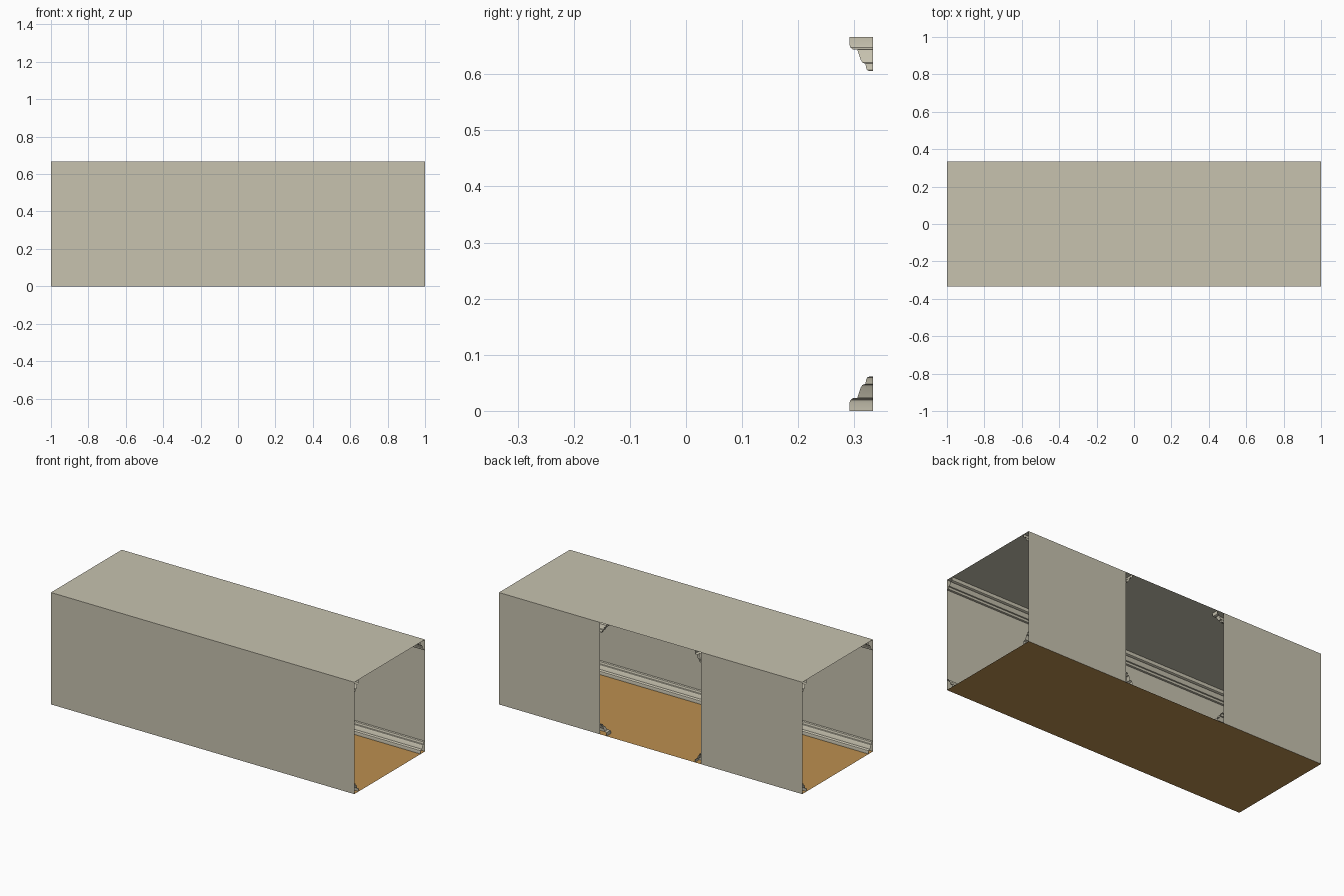
import bpy, bmesh
from mathutils import Vector

if "Cube" in bpy.data.objects:
    bpy.data.objects.remove(bpy.data.objects["Cube"])

D = 1 / 3          # half depth of the corridor
H = 2 / 3          # height
CENTRE = Vector((0, 0, H / 2))


def material(name, rgb):
    m = bpy.data.materials.new(name)
    m.diffuse_color = (*rgb, 1)
    m.use_nodes = True
    m.node_tree.nodes["Principled BSDF"].inputs["Base Color"].default_value = m.diffuse_color
    return m


plaster = material("warm_plaster", (0.57, 0.54, 0.43))
wood = material("brown_floor", (0.50, 0.275, 0.08))


def grid_object(name, rows, mat, smooth=False):
    """Skin a list of equally long point rows, facing the room centre."""
    bm = bmesh.new()
    vs = [[bm.verts.new(p) for p in row] for row in rows]
    for a, b in zip(vs, vs[1:]):
        for i in range(len(a) - 1):
            bm.faces.new((a[i], a[i + 1], b[i + 1], b[i]))
    bm.normal_update()
    facing = sum(f.calc_area() * f.normal.dot(CENTRE - f.calc_center_median())
                 for f in bm.faces)
    if facing < 0:
        bmesh.ops.reverse_faces(bm, faces=bm.faces[:])
    me = bpy.data.meshes.new(name)
    bm.to_mesh(me)
    bm.free()
    me.materials.append(mat)
    ob = bpy.data.objects.new(name, me)
    bpy.context.collection.objects.link(ob)
    if smooth:
        bpy.ops.object.select_all(action='DESELECT')
        ob.select_set(True)
        bpy.context.view_layer.objects.active = ob
        bpy.ops.object.shade_smooth_by_angle(angle=0.6)
    return ob


def wall(name, x0, x1, y):
    grid_object(name, [[(x0, y, 0), (x1, y, 0)], [(x0, y, H), (x1, y, H)]], plaster)


# floor and ceiling sheets
for name, z, mat in (("floor", 0, wood), ("ceiling", H, plaster)):
    grid_object(name, [[(-1, -D, z), (1, -D, z)], [(-1, D, z), (1, D, z)]], mat)

# closed front wall, back wall with a central opening
wall("front_wall", -1, 1, -D)
wall("back_wall_left", -1, -D, D)
wall("back_wall_right", D, 1, D)

# moulding profile: (distance from wall, distance from floor or ceiling)
PROFILE = [(0.042, 0), (0.042, 0.014), (0.0405, 0.019), (0.036, 0.0225),
           (0.028, 0.023), (0.022, 0.041), (0.019, 0.046), (0.0135, 0.048),
           (0.0125, 0.055), (0.0105, 0.0595), (0.007, 0.061), (0, 0.061)]

for part, level in (("baseboard", lambda h: h), ("crown", lambda h: H - h)):
    # straight run on the front wall
    grid_object("front_" + part,
                [[(x, -D + d, level(h)) for d, h in PROFILE] for x in (-1, 1)],
                plaster, True)
    # back runs, mitred around the edges of the opening
    for side, s in (("left", -1), ("right", 1)):
        grid_object(f"back_{part}_{side}", [
            [(s, D - d, level(h)) for d, h in PROFILE],
            [(s * (D - d), D - d, level(h)) for d, h in PROFILE],
            [(s * (D - d), D, level(h)) for d, h in PROFILE[:-1]]
            + [(s * D, D, level(PROFILE[-1][1]))]], plaster, True)
